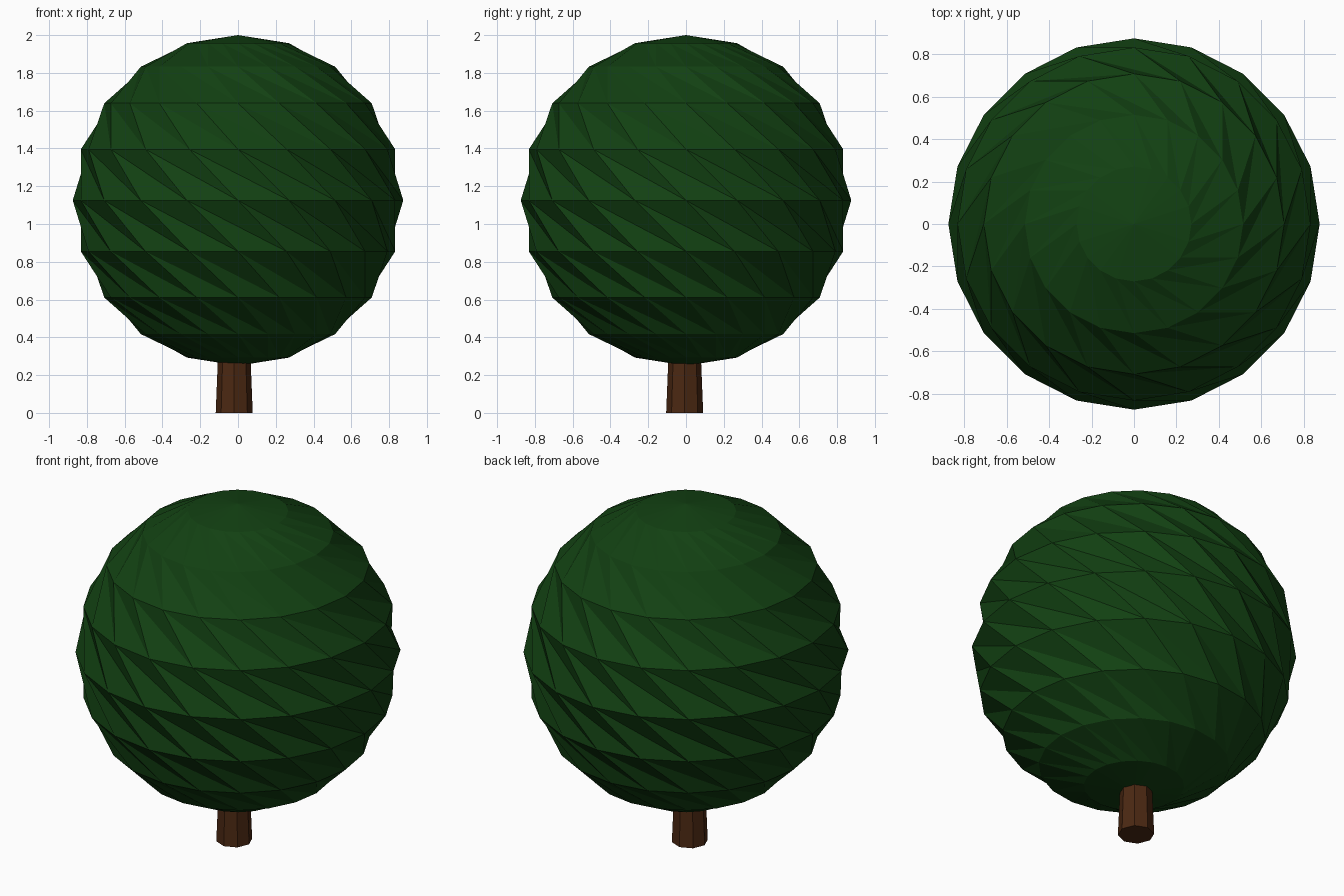
import bpy
import bmesh
from math import sin, cos, pi, tau

cube = bpy.data.objects.get("Cube")
if cube:
    bpy.data.objects.remove(cube, do_unlink=True)


def material(name, rgb):
    mat = bpy.data.materials.new(name)
    mat.use_nodes = True
    mat.diffuse_color = (*rgb, 1)
    bsdf = mat.node_tree.nodes["Principled BSDF"]
    bsdf.inputs["Base Color"].default_value = (*rgb, 1)
    bsdf.inputs["Roughness"].default_value = 0.9
    return mat


def finish(bm, name, mat):
    mesh = bpy.data.meshes.new(name)
    bm.to_mesh(mesh)
    bm.free()
    mesh.materials.append(mat)
    obj = bpy.data.objects.new(name, mesh)
    bpy.context.collection.objects.link(obj)
    return obj


def ring(bm, sides, radius, z, x=0, y=0):
    return [bm.verts.new((x + radius * cos(tau * i / sides),
                          y + radius * sin(tau * i / sides), z))
            for i in range(sides)]


leaf_green = material("leaf green", (0.006, 0.052, 0.006))
bark_brown = material("bark brown", (0.07, 0.021, 0.006))

# Foliage: a ball whose bands are each twisted one step, creased inward
SIDES, BANDS, RADIUS, CENTRE = 20, 10, 0.875, 1.125
bm = bmesh.new()
rings = [ring(bm, SIDES, RADIUS * sin(pi * b / BANDS),
              CENTRE + RADIUS * cos(pi * b / BANDS))
         for b in range(1, BANDS)]
top = bm.verts.new((0, 0, CENTRE + RADIUS))
bottom = bm.verts.new((0, 0, CENTRE - RADIUS))
for i in range(SIDES):
    j, k = (i + 1) % SIDES, (i + 2) % SIDES
    bm.faces.new((top, rings[0][i], rings[0][j]))
    bm.faces.new((bottom, rings[-1][j], rings[-1][i]))
    for upper, lower in zip(rings, rings[1:]):
        bm.faces.new((upper[i], lower[j], lower[k]))
        bm.faces.new((upper[i], lower[k], upper[j]))
finish(bm, "foliage", leaf_green)

# Trunk: tapered octagon, slightly off centre, reaching into the foliage
bm = bmesh.new()
base = ring(bm, 8, 0.098, 0, -0.02, -0.007)
tip = ring(bm, 8, 0.084, 0.35, -0.02, -0.007)
for i in range(8):
    j = (i + 1) % 8
    bm.faces.new((base[i], base[j], tip[j], tip[i]))
bm.faces.new(base[::-1])
bm.faces.new(tip)
finish(bm, "trunk", bark_brown)
